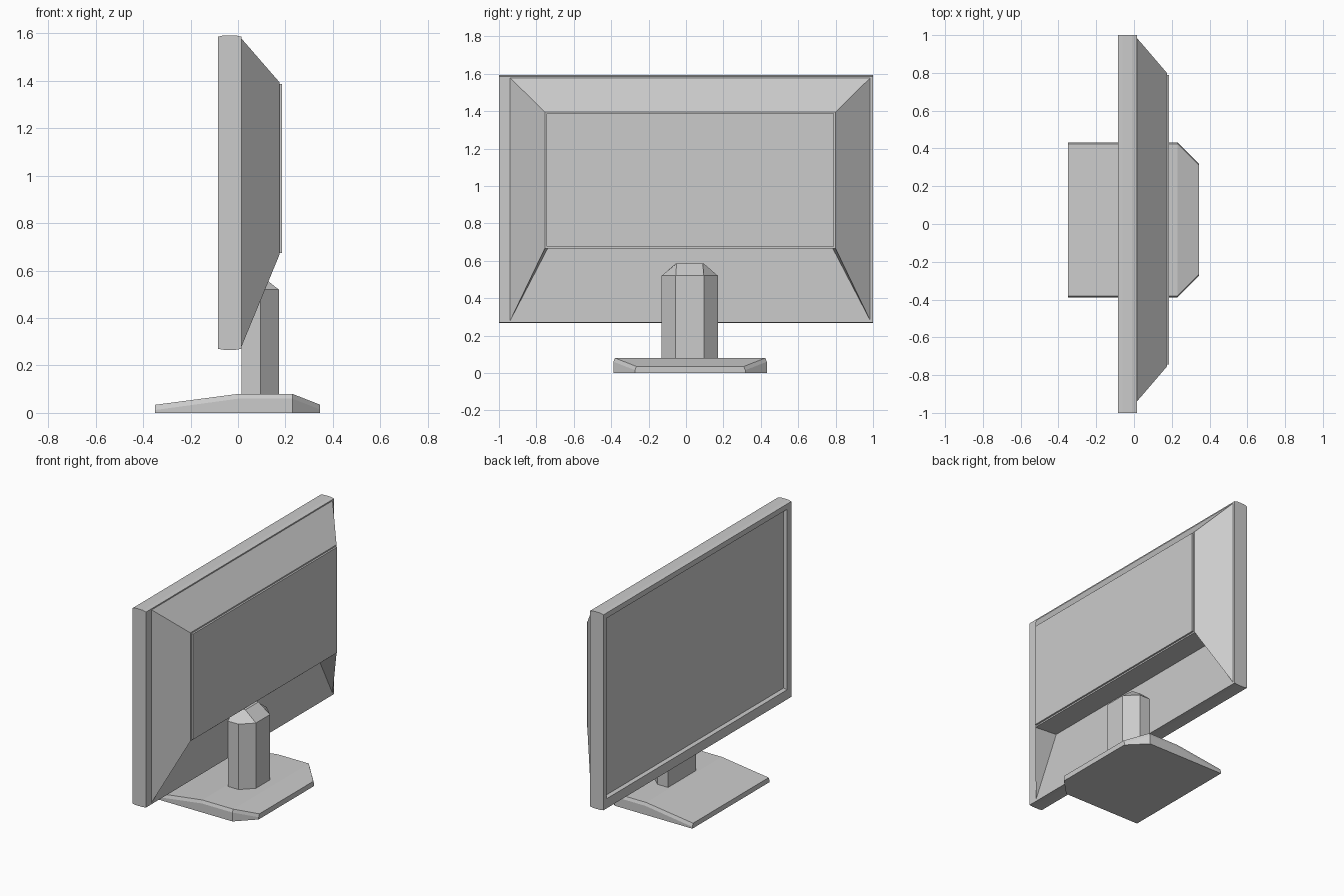
import bpy, bmesh

if "Cube" in bpy.data.objects:
    bpy.data.objects.remove(bpy.data.objects["Cube"])

grey = bpy.data.materials.new("plain_grey")
grey.diffuse_color = (0.6, 0.6, 0.6, 1)
grey.use_nodes = True
grey.node_tree.nodes["Principled BSDF"].inputs["Base Color"].default_value = grey.diffuse_color


def make(name, verts, faces):
    """Flat-shaded mesh object from a few points and faces."""
    mesh = bpy.data.meshes.new(name)
    bm = bmesh.new()
    vs = [bm.verts.new(v) for v in verts]
    for f in faces:
        bm.faces.new([vs[i] for i in f])
    bmesh.ops.recalc_face_normals(bm, faces=bm.faces)
    bm.to_mesh(mesh)
    bm.free()
    mesh.materials.append(grey)
    obj = bpy.data.objects.new(name, mesh)
    bpy.context.collection.objects.link(obj)
    return obj


def loft(name, rings):
    """Closed skin through rings of equal point count, capped at both ends."""
    n = len(rings[0])
    faces = [list(range(n)), [(len(rings) - 1) * n + i for i in range(n)]]
    for r in range(len(rings) - 1):
        for i in range(n):
            j = (i + 1) % n
            faces.append([r * n + i, r * n + j, (r + 1) * n + j, (r + 1) * n + i])
    return make(name, [p for ring in rings for p in ring], faces)


def rect(x, y0, y1, z0, z1):
    return [(x, y0, z0), (x, y1, z0), (x, y1, z1), (x, y0, z1)]


# Screen frame: recessed display, bezel, slightly bulged rim, flat back
loft("screen_frame", [
    rect(-0.065, -0.945, 0.955, 0.345, 1.54),
    rect(-0.085, -0.955, 0.965, 0.335, 1.55),
    rect(-0.085, -1.0, 1.0, 0.27, 1.586),
    rect(-0.06, -1.0, 1.0, 0.266, 1.592),
    rect(-0.01, -1.0, 1.0, 0.266, 1.592),
    rect(0.015, -1.0, 1.0, 0.27, 1.586),
])

# Rear housing: sloped top and sides, undercut along the bottom
base = rect(0.015, -0.94, 0.985, 0.28, 1.578)
top = rect(0.174, -0.755, 0.80, 0.665, 1.395)
inner = [(0.016, -0.74, 0.665), (0.016, 0.785, 0.665)]
make("rear_housing", base + top + inner, [
    (4, 5, 6, 7),                # back
    (3, 2, 6, 7),                # top slope
    (0, 3, 7, 4), (1, 2, 6, 5),  # side slopes
    (4, 5, 9, 8),                # overhang
    (0, 4, 8), (1, 5, 9),        # inner side walls
    (0, 1, 9, 8),                # recessed lower panel
    (0, 1, 2, 3),                # face against the frame
])

# Raised back panel
loft("back_panel", [rect(0.17, -0.745, 0.79, 0.675, 1.386),
                    rect(0.186, -0.745, 0.79, 0.675, 1.386)])

# Neck: half-octagon column with a sloped cap
column = [(0.015, -0.13), (0.095, -0.13), (0.172, -0.055),
          (0.172, 0.095), (0.095, 0.17), (0.015, 0.17)]
cap = [(0.015, -0.055), (0.05, -0.055), (0.09, -0.05),
       (0.09, 0.09), (0.05, 0.095), (0.015, 0.095)]
loft("neck", [[(x, y, 0.07) for x, y in column],
              [(x, y, 0.52) for x, y in column],
              [(x, y, 0.585) for x, y in cap]])

# Foot: cross-sections along x (x, half width, top height, edge height)
rings = []
for x, w, zt, ze in [(-0.35, 0.41, 0.034, 0.012), (0.0, 0.41, 0.08, 0.06),
                     (0.23, 0.41, 0.08, 0.06), (0.345, 0.295, 0.035, 0.015)]:
    c = 0.022
    rings.append([(x, c - w, 0), (x, c - w, ze), (x, c - w + 0.008, zt),
                  (x, c + w - 0.008, zt), (x, c + w, ze), (x, c + w, 0)])
loft("foot", rings)
